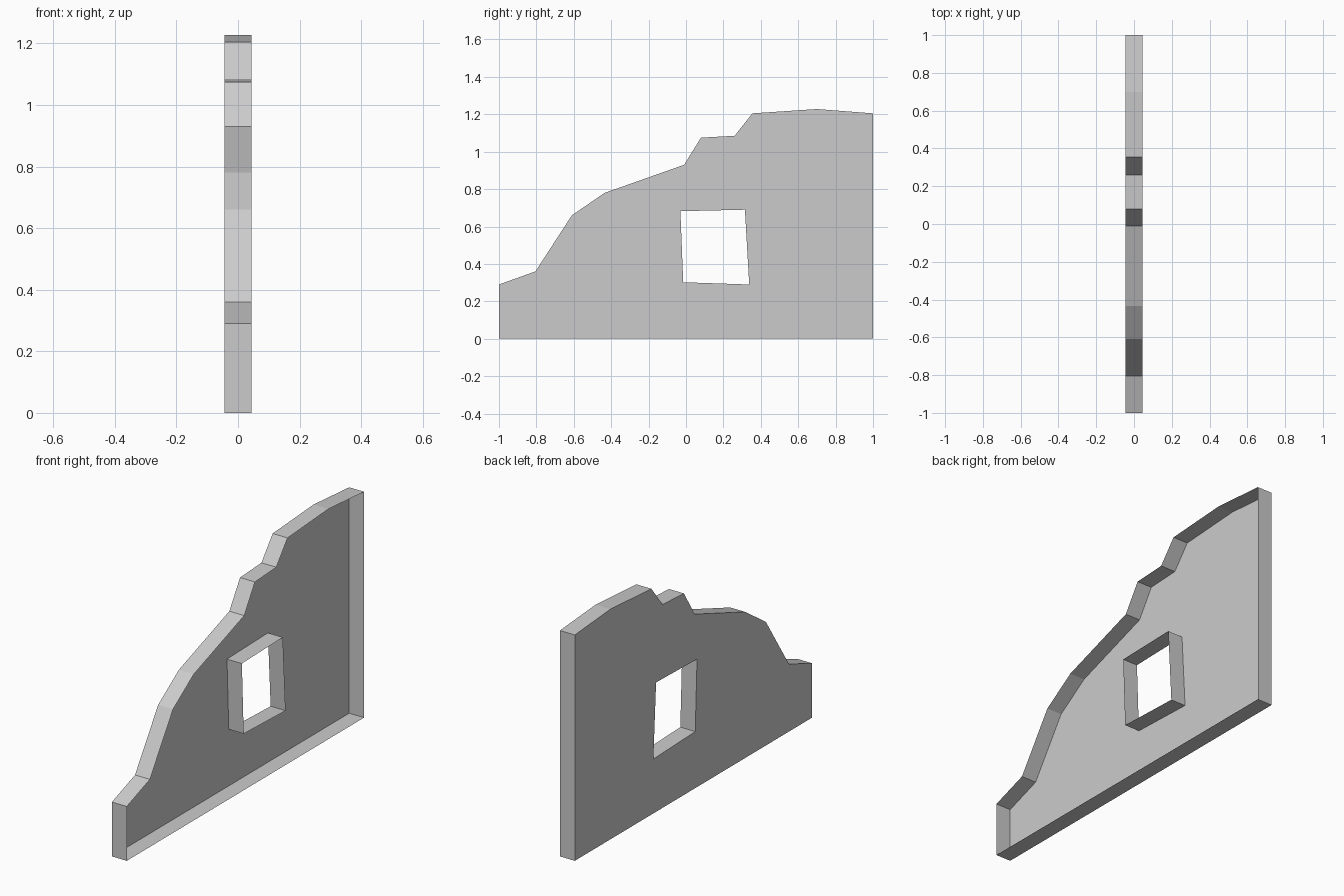
import bpy
import bmesh

cube = bpy.data.objects.get("Cube")
if cube:
    bpy.data.objects.remove(cube, do_unlink=True)

HALF = 0.044  # half the wall thickness

# Side profiles as (y, z)
OUTLINE = [(-1, 0), (1, 0), (1, 1.205), (0.70, 1.228), (0.355, 1.205),
           (0.26, 1.085), (0.08, 1.075), (-0.01, 0.93), (-0.435, 0.78),
           (-0.61, 0.66), (-0.805, 0.36), (-1, 0.29)]
WINDOW = [(-0.015, 0.302), (0.338, 0.29), (0.315, 0.69), (-0.03, 0.682)]

# Plain grey material
grey = bpy.data.materials.new("stone_grey")
grey.use_nodes = True
colour = (0.6, 0.6, 0.6, 1)
grey.diffuse_color = colour
grey.node_tree.nodes["Principled BSDF"].inputs["Base Color"].default_value = colour

bm = bmesh.new()


def add_loop(points):
    verts = [bm.verts.new((-HALF, y, z)) for y, z in points]
    return [bm.edges.new((a, b)) for a, b in zip(verts, verts[1:] + verts[:1])]


# Broken wall face with its window opening
edges = add_loop(OUTLINE) + add_loop(WINDOW)
bmesh.ops.triangle_fill(bm, edges=edges, use_beauty=True, use_dissolve=False)

# Thickness: rims around the outline and the window
result = bmesh.ops.extrude_face_region(bm, geom=bm.faces[:], use_keep_orig=True)
moved = [g for g in result["geom"] if isinstance(g, bmesh.types.BMVert)]
bmesh.ops.translate(bm, verts=moved, vec=(2 * HALF, 0, 0))
bmesh.ops.recalc_face_normals(bm, faces=bm.faces[:])

# The +x side of the shell is open
open_side = [f for f in bm.faces if all(v.co.x > 0 for v in f.verts)]
bmesh.ops.delete(bm, geom=open_side, context='FACES_ONLY')
loose = [e for e in bm.edges if not e.link_faces]
bmesh.ops.delete(bm, geom=loose, context='EDGES')

mesh = bpy.data.meshes.new("broken_wall")
bm.to_mesh(mesh)
bm.free()
mesh.materials.append(grey)
wall = bpy.data.objects.new("broken_wall", mesh)
bpy.context.collection.objects.link(wall)
